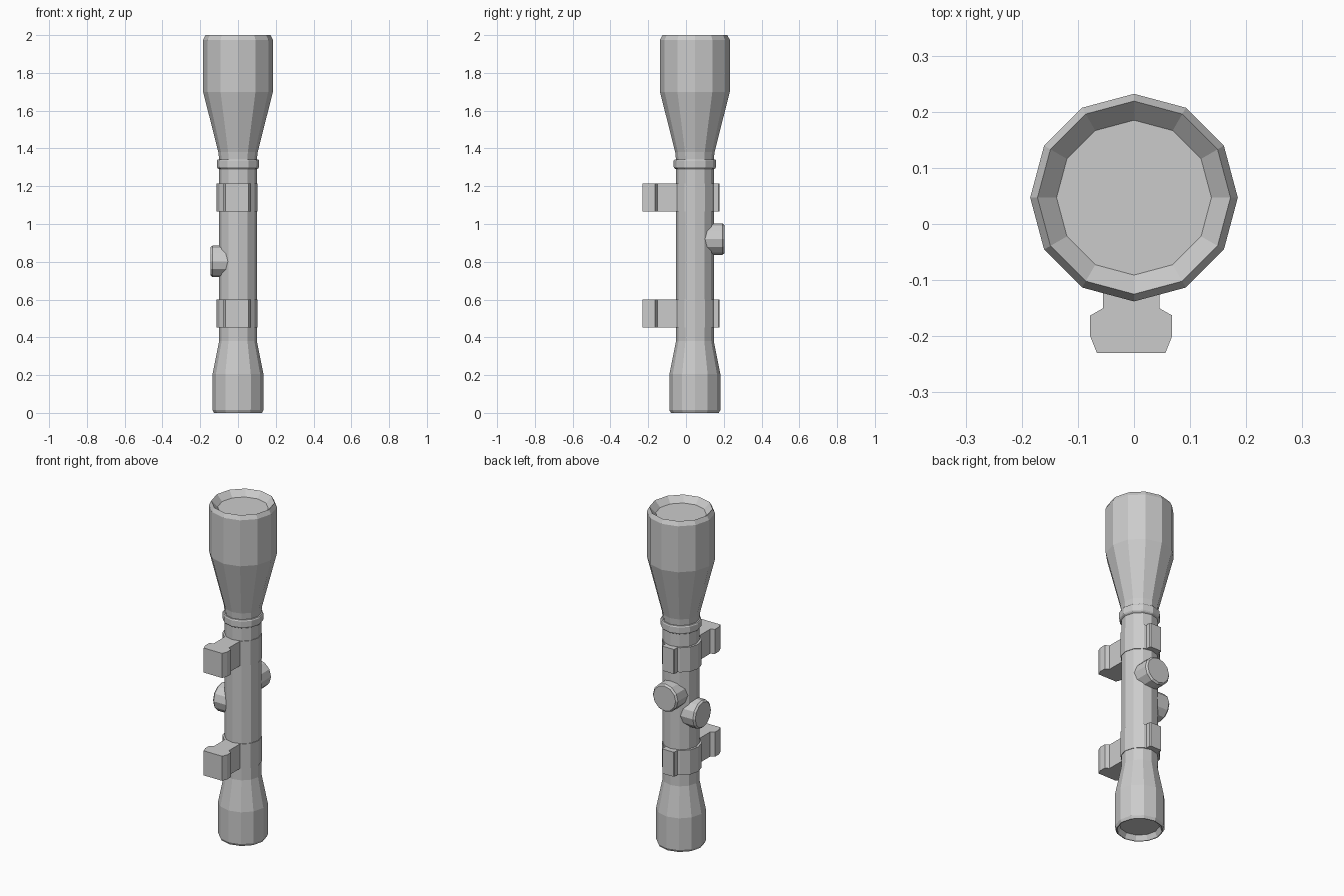
import bpy, bmesh, math
from mathutils import Matrix, Vector

cube = bpy.data.objects.get("Cube")
if cube:
    bpy.data.objects.remove(cube, do_unlink=True)

AXIS_Y = 0.047
SIDES = 12

grey = bpy.data.materials.new("matte grey")
grey.use_nodes = True
GREY = (0.6, 0.6, 0.6, 1)
grey.diffuse_color = GREY
grey.node_tree.nodes["Principled BSDF"].inputs["Base Color"].default_value = GREY


def finish(name, bm):
    bmesh.ops.recalc_face_normals(bm, faces=bm.faces)
    mesh = bpy.data.meshes.new(name)
    bm.to_mesh(mesh)
    bm.free()
    mesh.materials.append(grey)
    ob = bpy.data.objects.new(name, mesh)
    bpy.context.collection.objects.link(ob)
    return ob


def lathe(name, profile, matrix):
    """Turn (radius, height) pairs into a capped, faceted solid."""
    bm = bmesh.new()
    rings = []
    for r, z in profile:
        angles = [math.tau * i / SIDES for i in range(SIDES)]
        rings.append([bm.verts.new((r * math.cos(a), r * math.sin(a), z)) for a in angles])
    for low, high in zip(rings, rings[1:]):
        for i in range(SIDES):
            j = (i + 1) % SIDES
            bm.faces.new((low[i], low[j], high[j], high[i]))
    bm.faces.new(rings[0])
    bm.faces.new(rings[-1])
    bm.transform(matrix)
    return finish(name, bm)


def extrude(name, outline, z0, z1):
    """Extrude a plan outline upwards."""
    bm = bmesh.new()
    face = bm.faces.new([bm.verts.new((x, y, z0)) for x, y in outline])
    up = bmesh.ops.extrude_face_region(bm, geom=[face])["geom"]
    verts = [v for v in up if isinstance(v, bmesh.types.BMVert)]
    bmesh.ops.translate(bm, verts=verts, vec=(0, 0, z1 - z0))
    return finish(name, bm)


# Main tube with flared ends and recessed lenses
centre = Matrix.Translation((0, AXIS_Y, 0))
lathe("scope_tube", [
    (0.108, 0.03), (0.122, 0), (0.127, 0), (0.135, 0.015), (0.135, 0.205),
    (0.1, 0.38), (0.1, 1.34), (0.104, 1.38), (0.185, 1.7), (0.185, 1.975),
    (0.172, 2), (0.138, 1.965)], centre)

# Raised collar below the large bell
lathe("collar", [(0.1, 1.29), (0.108, 1.295), (0.112, 1.302), (0.112, 1.335),
                 (0.108, 1.342), (0.1, 1.342)], centre)

# Adjustment knobs: one on the back, one on the right
knob = [(0.083, 0), (0.083, 0.147), (0.074, 0.157)]
for name, z, direction, reach in (("back_knob", 0.92, (0, 1, 0), 0.157),
                                  ("right_knob", 0.802, (-1, 0, 0), 0.146)):
    turn = Vector((0, 0, 1)).rotation_difference(Vector(direction)).to_matrix().to_4x4()
    shift = Matrix.Translation(Vector((0, AXIS_Y, z)) + Vector(direction) * (reach - 0.157))
    lathe(name, knob, shift @ turn)

# Two clamps, each with a ring, back block and flared foot
CLAMP_X = -0.005
half_foot = [(0.05, 0), (0.05, -0.15), (0.073, -0.163), (0.073, -0.2), (0.061, -0.23)]
half_block = [(0.04, 0.1), (0.04, 0.172), (0.036, 0.177)]


def mirrored(half):
    return ([(CLAMP_X + x, y) for x, y in half]
            + [(CLAMP_X - x, y) for x, y in reversed(half)])


for label, z0 in (("lower", 0.452), ("upper", 1.067)):
    z1 = z0 + 0.147
    lathe(label + "_clamp_ring", [(0.108, z0), (0.108, z1)],
          Matrix.Translation((CLAMP_X, AXIS_Y, 0)))
    extrude(label + "_clamp_foot", mirrored(half_foot), z0, z1)
    extrude(label + "_clamp_block", mirrored(half_block), z0, z1)
